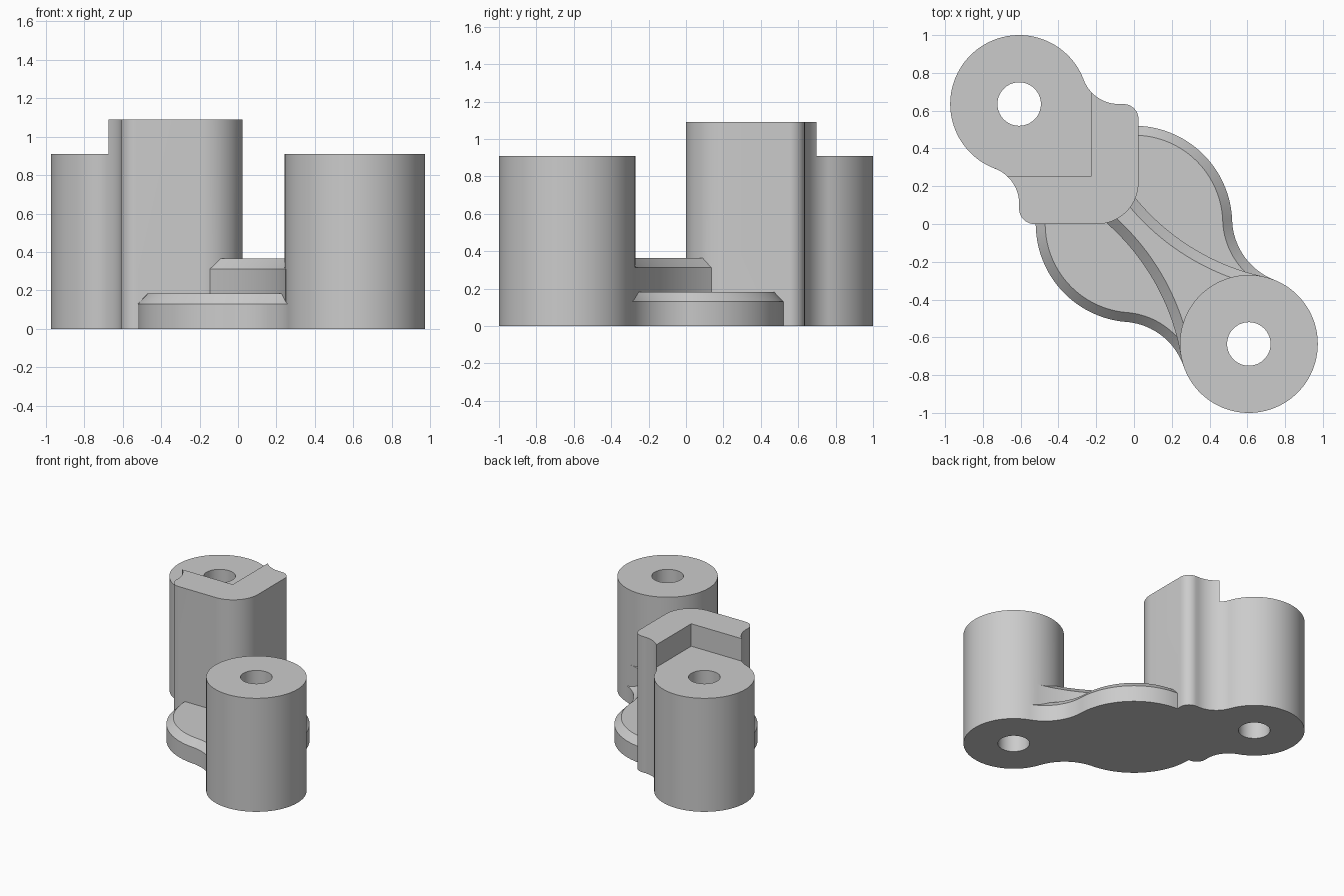
import bpy
import bmesh
from math import atan2, acos, cos, sin, degrees, radians, hypot, sqrt
from mathutils import Matrix

cube = bpy.data.objects.get("Cube")
if cube:
    bpy.data.objects.remove(cube, do_unlink=True)

# Shared dimensions
PX, PY = 0.608, 0.635            # post centre offsets
SPAN = hypot(PX, PY)             # origin to post centre
POST_R, POST_H, HOLE_R = 0.365, 0.91, 0.115
AXIS = Matrix.Rotation(atan2(-PY, PX), 4, 'Z')

metal = bpy.data.materials.new("light_grey")
metal.use_nodes = True
GREY = (0.6, 0.6, 0.6, 1)
metal.diffuse_color = GREY
metal.node_tree.nodes["Principled BSDF"].inputs["Base Color"].default_value = GREY


def arc(cx, cy, r, a0, a1, n=24):
    """Points along an arc, angles in degrees."""
    angles = [radians(a0 + (a1 - a0) * i / n) for i in range(n + 1)]
    return [(cx + r * cos(a), cy + r * sin(a)) for a in angles]


def loft(name, rings, matrix=None):
    """Solid through stacked outlines, given as (points, z)."""
    bm = bmesh.new()
    loops = [[bm.verts.new((x, y, z)) for x, y in pts] for pts, z in rings]
    n = len(loops[0])
    for low, high in zip(loops, loops[1:]):
        for i in range(n):
            j = (i + 1) % n
            bm.faces.new((low[i], low[j], high[j], high[i]))
    bm.faces.new(loops[0][::-1])
    bm.faces.new(loops[-1])
    bmesh.ops.remove_doubles(bm, verts=bm.verts, dist=1e-5)
    bmesh.ops.recalc_face_normals(bm, faces=bm.faces)
    if matrix:
        bm.transform(matrix)
    mesh = bpy.data.meshes.new(name)
    bm.to_mesh(mesh)
    bm.free()
    mesh.materials.append(metal)
    obj = bpy.data.objects.new(name, mesh)
    bpy.context.collection.objects.link(obj)
    return obj


def combine(target, tool, operation):
    """Apply a boolean and discard the tool."""
    mod = target.modifiers.new(operation.lower(), 'BOOLEAN')
    mod.operation, mod.solver, mod.object = operation, 'EXACT', tool
    bpy.context.view_layer.objects.active = target
    bpy.ops.object.modifier_apply(modifier=mod.name)
    bpy.data.objects.remove(tool, do_unlink=True)


def cylinder(name, x, y, r, z0, z1):
    ring = arc(x, y, r, 0, 360, 128)[:-1]
    return loft(name, [(ring, z0), (ring, z1)])


def mirror_quarter(q):
    """Complete an outline that is symmetric about both axes."""
    half = q + [(-x, y) for x, y in q[-2::-1]]
    return half + [(-x, -y) for x, y in half[1:-1]]


def plate_outline(inset):
    """Central disc blended into both posts by concave fillets."""
    disc, fillet = 0.52, 0.35
    oc, bc = disc + fillet, POST_R + fillet
    a = acos((SPAN**2 + oc**2 - bc**2) / (2 * SPAN * oc))
    cx, cy = oc * cos(a), oc * sin(a)
    to_post = degrees(atan2(-cy, SPAN - cx))
    to_disc = degrees(a) - 180
    return mirror_quarter([(SPAN, 0)]
                          + arc(cx, cy, fillet + inset, to_post, to_disc)
                          + arc(0, 0, disc - inset, degrees(a), 90)[1:])


def rib_outline(inset):
    """Waisted strip whose sides run tangent into the posts."""
    waist = 0.097
    k = POST_R - waist
    d = (SPAN**2 - k * k) / (2 * k)
    start = degrees(atan2(-d, SPAN))
    return mirror_quarter([(SPAN, 0)] + arc(0, d, d - waist + inset, start, -90, 32))


# Head: post merged with a rounded square block by fillets
F, SIDE, C, BIG = 0.2, 0.632, 0.08, 0.22
reach = sqrt((POST_R + F)**2 - F * F)
t = degrees(atan2(F, reach))
right, top = SIDE - PX, PY
outline = (arc(-PX, PY, POST_R, t, 270 - t, 80)
           + arc(-PX - F, PY - reach, F, 90 - t, 0)
           + arc(-PX + C, C, C, 180, 270, 12)
           + arc(right - BIG, BIG, BIG, 270, 360)
           + arc(right - C, top - C, C, 0, 90, 12)
           + arc(-PX + reach, PY + F, F, 270, 180 + t))
bracket = loft("bracket", [(outline, 0), (outline, 1.09)])

# Step in the head, leaving an L-shaped raised wall
notch = [(-1.5, 0.255), (-0.225, 0.255), (-0.225, 1.5), (-1.5, 1.5)]
combine(bracket, loft("head_step", [(notch, POST_H), (notch, 1.5)]), 'DIFFERENCE')

# Front post, chamfered base plate and chamfered rib
combine(bracket, cylinder("front_post", PX, -PY, POST_R, 0, POST_H), 'UNION')
flat, inner = plate_outline(0), plate_outline(0.05)
combine(bracket, loft("base_plate", [(flat, 0), (flat, 0.13), (inner, 0.183)], AXIS), 'UNION')
flat, inner = rib_outline(0), rib_outline(0.053)
combine(bracket, loft("rib", [(flat, 0.06), (flat, 0.312), (inner, 0.365)], AXIS), 'UNION')

# Through holes in both posts
for s in (-1, 1):
    combine(bracket, cylinder("bore", s * PX, -s * PY, HOLE_R, -0.2, 1.5), 'DIFFERENCE')

# Smooth curved walls, keep edges crisp
bpy.ops.object.select_all(action='DESELECT')
bracket.select_set(True)
bpy.context.view_layer.objects.active = bracket
bpy.ops.object.shade_smooth_by_angle(angle=radians(30))
